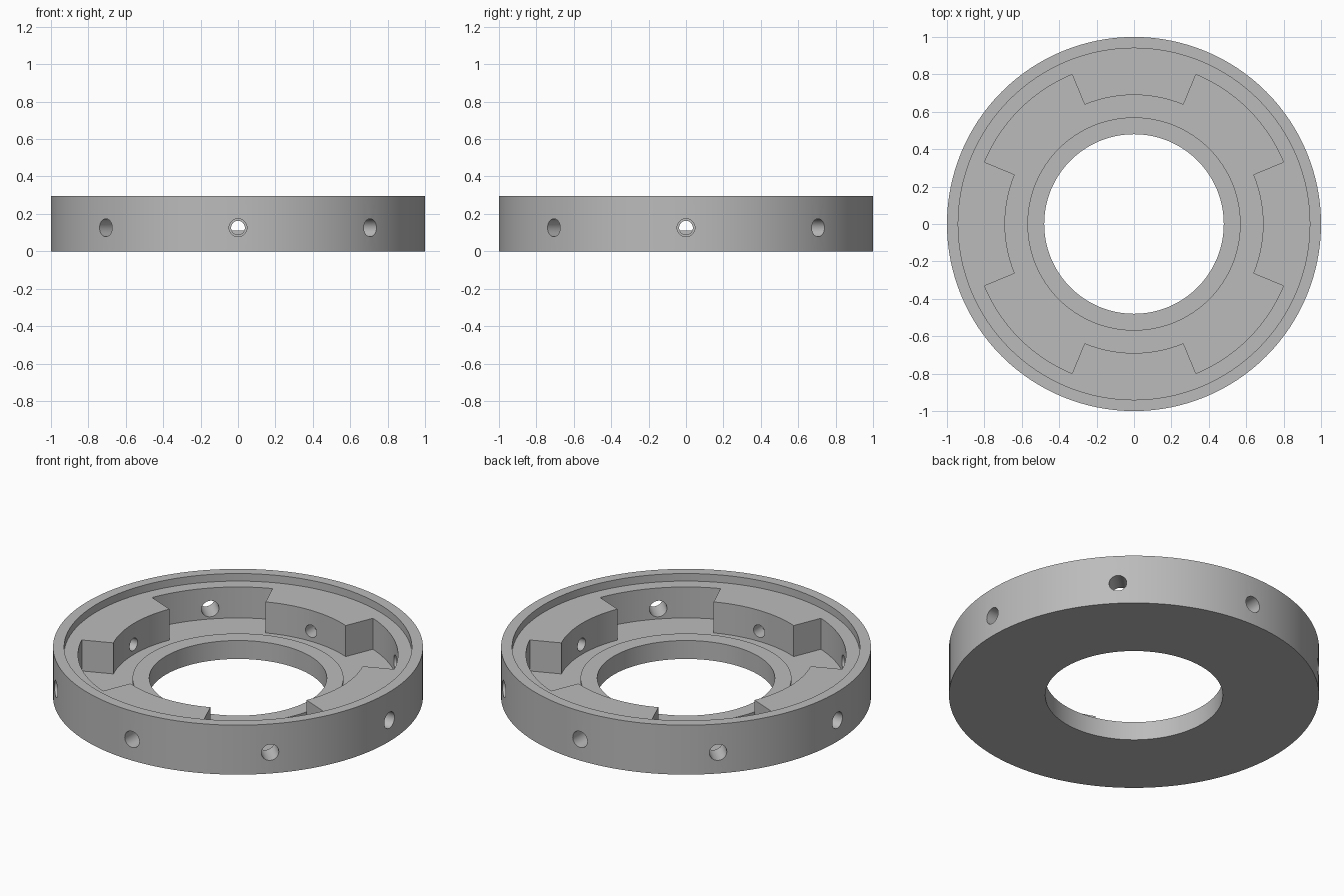
import bpy, bmesh
from math import cos, sin, tau, radians
from mathutils import Matrix, Vector

cube = bpy.data.objects.get("Cube")
if cube:
    bpy.data.objects.remove(cube, do_unlink=True)

SEGS = 128                      # steps around the ring
WALL, LUG = 0.865, 0.69         # inner radius at pockets and at lugs
LEDGE, FLOOR, HEIGHT = 0.25, 0.065, 0.295

grey = bpy.data.materials.new("satin grey")
grey.use_nodes = True
colour = (0.5, 0.5, 0.5, 1)
grey.diffuse_color = colour
grey.node_tree.nodes["Principled BSDF"].inputs["Base Color"].default_value = colour


def section(inner):
    """Cross-section (radius, height) of the ring."""
    return [(0.48, 0), (1, 0), (1, HEIGHT), (0.94, HEIGHT), (0.94, LEDGE),
            (WALL, LEDGE), (inner, LEDGE), (inner, FLOOR), (LUG, FLOOR),
            (0.57, FLOOR), (0.57, 0.11), (0.48, 0.11)]


def make_object(name, bm):
    bmesh.ops.recalc_face_normals(bm, faces=bm.faces)
    mesh = bpy.data.meshes.new(name)
    bm.to_mesh(mesh)
    bm.free()
    mesh.materials.append(grey)
    obj = bpy.data.objects.new(name, mesh)
    bpy.context.collection.objects.link(obj)
    return obj


def sweep_ring():
    """Sweep the section round z, switching between lug and pocket."""
    bm = bmesh.new()
    cache = {}

    def vert(r, z, step):
        key = (r, z, step % SEGS)
        if key not in cache:
            a = tau * step / SEGS
            cache[key] = bm.verts.new((r * cos(a), r * sin(a), z))
        return cache[key]

    half = SEGS // 16           # each lug spans 45 degrees
    rings = []
    for step in range(SEGS):
        phase = (step + half) % (SEGS // 4)
        if phase == 0:
            kinds = (WALL, LUG)
        elif phase == 2 * half:
            kinds = (LUG, WALL)
        else:
            kinds = (LUG,) if phase < 2 * half else (WALL,)
        rings += [[vert(r, z, step) for r, z in section(k)] for k in kinds]
    for a, b in zip(rings, rings[1:] + rings[:1]):
        for j in range(len(a)):
            k = (j + 1) % len(a)
            corners = list(dict.fromkeys((a[j], a[k], b[k], b[j])))
            if len(corners) > 2:
                bm.faces.new(corners)
    return make_object("retaining_ring", bm)


def hole_cutters():
    """Eight stepped radial pins: wide outside, narrow through the lugs."""
    bm = bmesh.new()
    profile = [(0.037, 0.62), (0.037, 0.77), (0.048, 0.77), (0.048, 1.1)]
    sides = 32
    for i in range(8):
        turn = Matrix.Rotation(radians(45 * i), 3, 'Z')
        loops = []
        for r, x in profile:
            angles = [tau * s / sides for s in range(sides)]
            loops.append([bm.verts.new(turn @ Vector((x, r * cos(a), 0.126 + r * sin(a))))
                          for a in angles])
        for a, b in zip(loops, loops[1:]):
            for s in range(sides):
                t = (s + 1) % sides
                bm.faces.new((a[s], a[t], b[t], b[s]))
        bm.faces.new(loops[0])
        bm.faces.new(loops[-1])
    obj = make_object("hole_cutters", bm)
    obj.hide_render = True
    return obj


ring = sweep_ring()
cutters = hole_cutters()

# Drill the radial holes
bpy.context.view_layer.objects.active = ring
drill = ring.modifiers.new("radial_holes", 'BOOLEAN')
drill.operation = 'DIFFERENCE'
drill.solver = 'EXACT'
drill.object = cutters
bpy.ops.object.modifier_apply(modifier=drill.name)
bpy.data.objects.remove(cutters, do_unlink=True)

# Smooth curved walls, keep machined edges crisp
bpy.ops.object.select_all(action='DESELECT')
ring.select_set(True)
bpy.ops.object.shade_smooth_by_angle(angle=radians(30))
